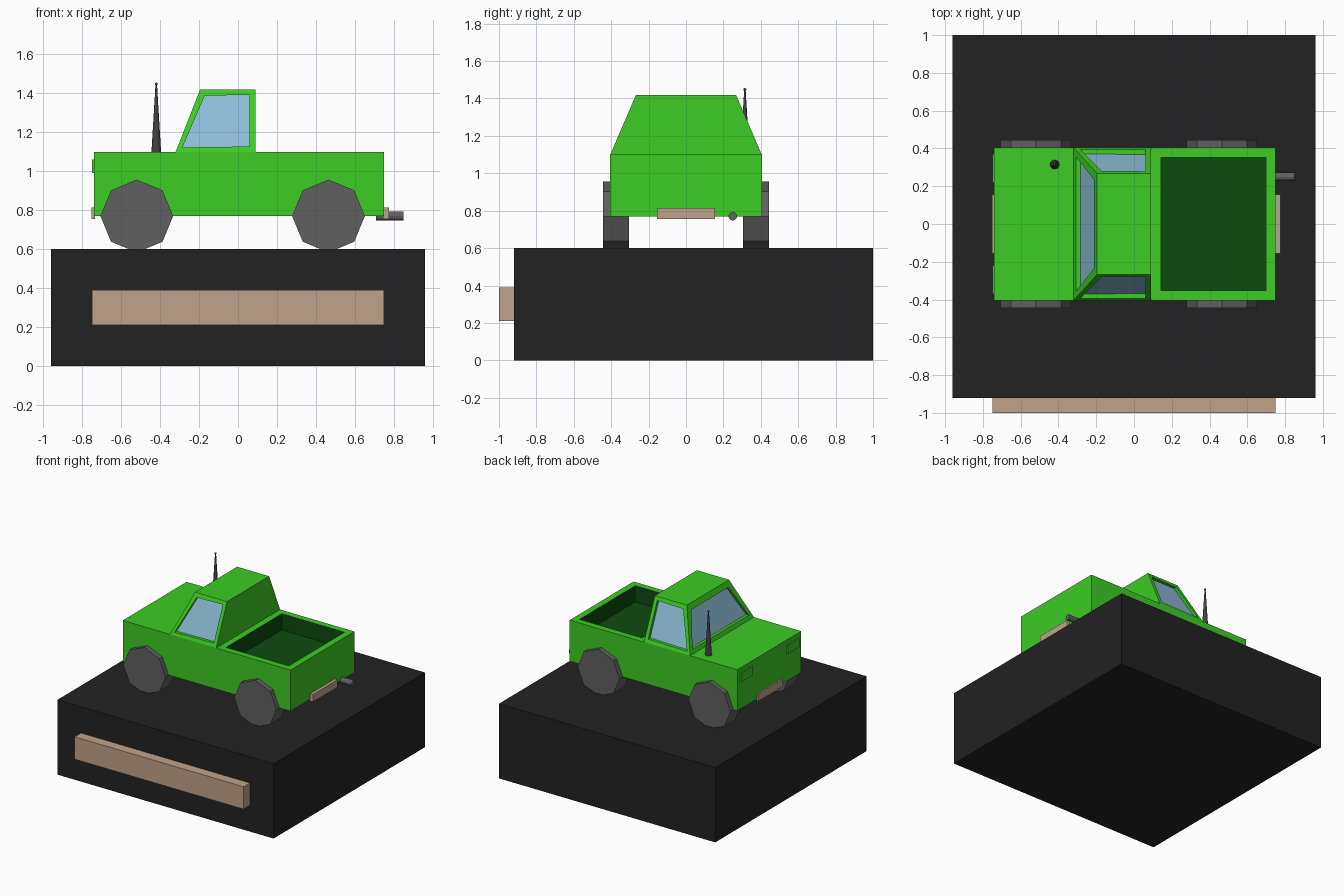
import bpy, bmesh, math
from mathutils import Vector

cube = bpy.data.objects.get("Cube")
if cube:
    bpy.data.objects.remove(cube, do_unlink=True)


def material(name, *rgb):
    m = bpy.data.materials.new(name)
    m.use_nodes = True
    color = (*rgb, 1)
    m.diffuse_color = color
    m.node_tree.nodes["Principled BSDF"].inputs["Base Color"].default_value = color
    return m


GREEN = material("bright green", 0.046, 0.604, 0.018)
DARK_GREEN = material("dark green", 0.004, 0.069, 0.0045)
GLASS = material("pale blue glass", 0.262, 0.503, 0.679)
TAN = material("tan", 0.527, 0.366, 0.254)
GREY = material("wheel grey", 0.117, 0.117, 0.117)
DARK_GREY = material("dark grey", 0.055, 0.055, 0.055)
BLACK = material("black", 0.016, 0.016, 0.016)


def finish(name, bm, *mats):
    bmesh.ops.recalc_face_normals(bm, faces=bm.faces)
    mesh = bpy.data.meshes.new(name)
    bm.to_mesh(mesh)
    bm.free()
    for m in mats:
        mesh.materials.append(m)
    ob = bpy.data.objects.new(name, mesh)
    bpy.context.collection.objects.link(ob)
    return ob


def box_mesh(lo, hi):
    bm = bmesh.new()
    bmesh.ops.create_cube(bm, size=1)
    lo, hi = Vector(lo), Vector(hi)
    for v in bm.verts:
        v.co = (lo + hi) / 2 + v.co * (hi - lo)
    return bm


def box(name, lo, hi, mat):
    return finish(name, box_mesh(lo, hi), mat)


def cone(name, loc, r1, r2, length, sides, mat, rot=(0, 0, 0)):
    bm = bmesh.new()
    bmesh.ops.create_cone(bm, cap_ends=True, segments=sides, radius1=r1, radius2=r2, depth=length)
    ob = finish(name, bm, mat)
    ob.location, ob.rotation_euler = loc, rot
    return ob


def face_towards(bm, direction):
    bm.normal_update()
    return max(bm.faces, key=lambda f: f.normal.dot(Vector(direction)))


def recess(bm, face, inset, shift):
    # Inset a face, then sink its centre; returns the sunk face and its side walls
    bmesh.ops.inset_individual(bm, faces=[face], thickness=inset)
    walls = bmesh.ops.inset_individual(bm, faces=[face], thickness=0)["faces"]
    bmesh.ops.translate(bm, vec=shift, verts=face.verts[:])
    return [face] + walls


# Display base and plaque
box("display_base", (-0.96, -0.92, 0), (0.96, 1, 0.6), BLACK)
box("plaque", (-0.75, -1, 0.21), (0.75, -0.92, 0.39), TAN)

# Truck body: split behind the cab, with the load bed sunk into the rear top
bm = box_mesh((-0.74, -0.405, 0.77), (0.75, 0.405, 1.1))
bmesh.ops.bisect_plane(bm, geom=bm.verts[:] + bm.edges[:] + bm.faces[:],
                       plane_co=(0.09, 0, 0), plane_no=(1, 0, 0))
bm.normal_update()
rear_top = max((f for f in bm.faces if f.normal.z > 0.9), key=lambda f: f.calc_center_median().x)
for f in recess(bm, rear_top, 0.073, (0, 0, -0.13)):
    f.material_index = 1
finish("truck_body", bm, GREEN, DARK_GREEN)

# Cab: tapered box with sunk glass in the windscreen and side windows
bm = box_mesh((-0.32, -0.405, 1.1), (0.09, 0.405, 1.42))
for v in bm.verts:
    if v.co.z > 1.2:
        v.co.y *= 0.66
        v.co.x = max(v.co.x, -0.195)
for direction, inset in (((-1, 0, 0), 0.058), ((0, -1, 0), 0.042), ((0, 1, 0), 0.042)):
    pane = face_towards(bm, direction)
    recess(bm, pane, inset, Vector(direction) * -0.025)
    pane.material_index = 1
finish("cab", bm, GREEN, GLASS)

# Wheels
for end, x in (("front", -0.52), ("rear", 0.465)):
    for side, s in (("left", -1), ("right", 1)):
        cone(f"{end}_{side}_wheel", (x, s * 0.375, 0.77), 0.187, 0.187, 0.14, 8, GREY,
             (math.pi / 2, 0, 0))

# Bumpers and headlights
box("front_bumper", (-0.752, -0.155, 0.755), (-0.735, 0.155, 0.815), TAN)
box("rear_bumper", (0.745, -0.155, 0.755), (0.775, 0.155, 0.815), TAN)
for side, s in (("left", -1), ("right", 1)):
    y = s * 0.295
    box(f"{side}_headlight", (-0.75, y - 0.075, 0.99), (-0.735, y + 0.075, 1.06), GREEN)

# Exhaust pipe and aerial
cone("exhaust_pipe", (0.78, 0.25, 0.77), 0.023, 0.023, 0.14, 12, GREY, (0, math.pi / 2, 0))
cone("aerial", (-0.42, 0.315, 1.27), 0.025, 0.004, 0.35, 12, DARK_GREY)
bm = bmesh.new()
bmesh.ops.create_uvsphere(bm, u_segments=10, v_segments=6, radius=0.008)
finish("aerial_tip", bm, DARK_GREY).location = (-0.42, 0.315, 1.448)
